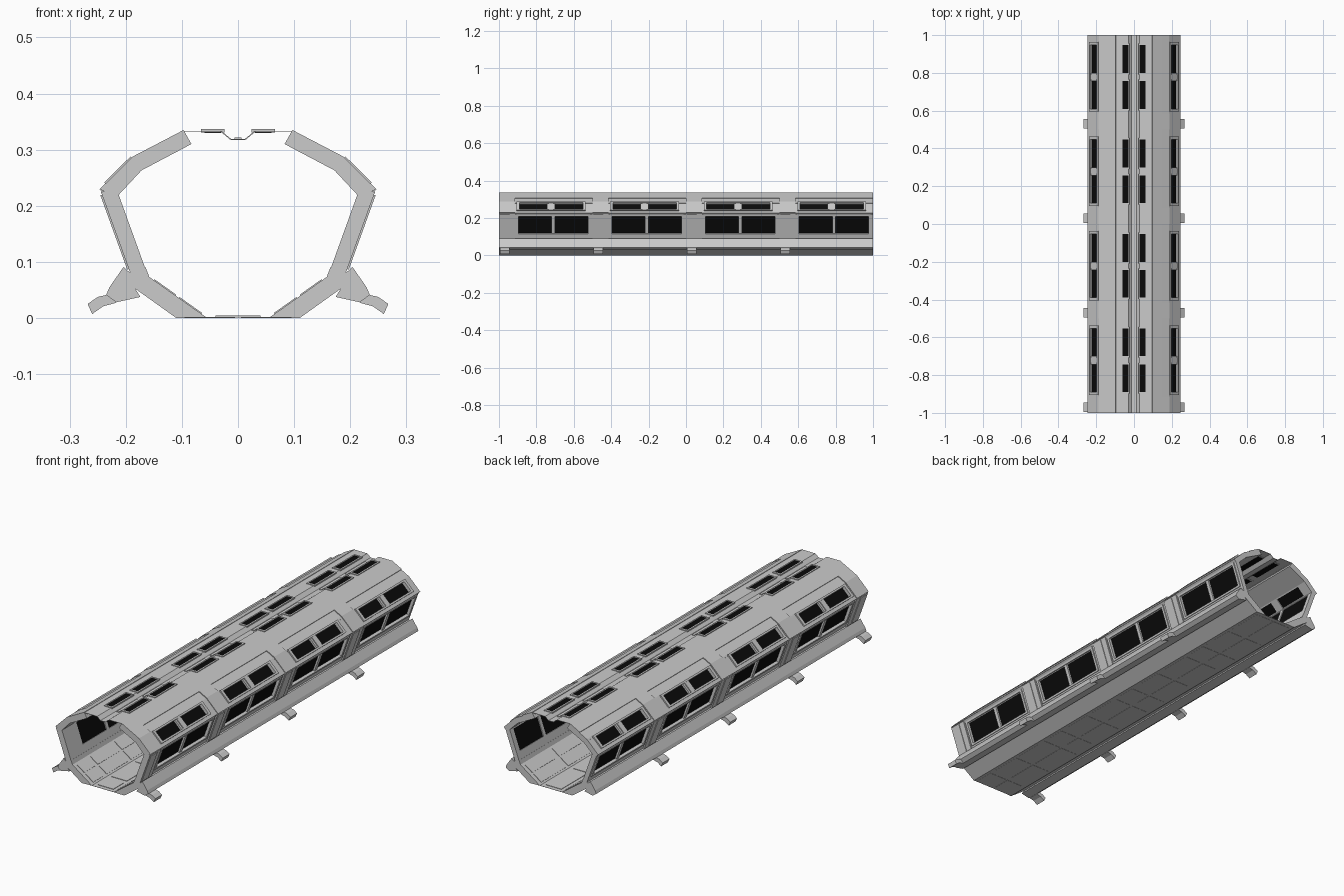
import bpy, bmesh, math

if "Cube" in bpy.data.objects:
    bpy.data.objects.remove(bpy.data.objects["Cube"])

parts = {}

def prism(name, pts, y0, y1, mirror=True):
    """Extrude an (x, z) profile along y, on both sides of the hull."""
    bm = parts.setdefault(name, bmesh.new())
    for s in ((1, -1) if mirror else (1,)):
        a = [bm.verts.new((s * x, y0, z)) for x, z in pts]
        b = [bm.verts.new((s * x, y1, z)) for x, z in pts]
        n = len(pts)
        bm.faces.new(a)
        bm.faces.new(b[::-1])
        for i in range(n):
            j = (i + 1) % n
            bm.faces.new((a[j], a[i], b[i], b[j]))

def rect(name, x0, x1, z0, z1, y0, y1, mirror=True):
    prism(name, [(x0, z0), (x1, z0), (x1, z1), (x0, z1)], y0, y1, mirror)

def bar(name, line, t0, t1, d0, d1, y0, y1):
    """Box on a sloped line: t runs along it, d goes inwards from it."""
    (ax, az), (bx, bz) = line
    ux, uz = bx - ax, bz - az
    k = math.hypot(ux, uz)
    nx, nz = -uz / k, ux / k
    prism(name, [(ax + ux * t + nx * d, az + uz * t + nz * d)
                 for t, d in ((t0, d0), (t1, d0), (t1, d1), (t0, d1))], y0, y1)

def frame(name, line, t0, t1, y0, y1, wt, wy, d0, d1):
    """Rectangular border around an opening."""
    bar(name, line, t0 - wt, t0, d0, d1, y0 - wy, y1 + wy)
    bar(name, line, t1, t1 + wt, d0, d1, y0 - wy, y1 + wy)
    bar(name, line, t0, t1, d0, d1, y0 - wy, y0)
    bar(name, line, t0, t1, d0, d1, y1, y1 + wy)

WALL = ((0.192, 0.080), (0.244, 0.224))
SHOULDER = ((0.247, 0.229), (0.187, 0.288))
ROOF = ((0.187, 0.288), (0.097, 0.335))
BELLY = ((0.158, 0.073), (0.057, 0.0015))

# full-length lower hull and side skirts
prism("lower_hull", [(0.057, 0.0015), (0.11, 0), (0.183, 0.052), (0.192, 0.08),
                     (0.165, 0.091), (0.158, 0.073)], -1, 1)
prism("side_skirt", [(0.204, 0.091), (0.229, 0.055), (0.235, 0.041), (0.217, 0.028),
                     (0.174, 0.0375), (0.183, 0.052), (0.192, 0.08)], -1, 1)

# thin floor
rect("floor", -0.1, 0.1, 0.001, 0.002, -1, 1, False)

# roof sheet with centre channel
prism("roof_sheet", [(0.097, 0.3335), (0.03, 0.3335), (0.012, 0.319), (0, 0.319),
                     (0, 0.317), (0.013, 0.317), (0.031, 0.332), (0.097, 0.332)], -1, 1)

for i in range(4):
    y = -1 + 0.5 * i

    # solid rib at the start of each bay
    prism("rib", [(0.247, 0.229), (0.187, 0.288), (0.097, 0.335), (0.083, 0.31),
                  (0.172, 0.263), (0.213, 0.219)], y, y + 0.085)
    bar("rib", WALL, 0, 1, 0, 0.028, y, y + 0.085)
    bar("rib", WALL, 0.05, 0.97, -0.003, 0, y + 0.005, y + 0.055)

    # skirt bracket
    prism("bracket", [(0.224, 0.05), (0.235, 0.041), (0.25, 0.0375), (0.268, 0.025),
                      (0.26, 0.007), (0.24, 0.021), (0.217, 0.027)], y + 0.005, y + 0.055)

    # recessed roof over the windows, with a raised upper strip
    prism("roof_slab", [(0.1915, 0.279), (0.186, 0.284), (0.097, 0.331), (0.083, 0.31),
                        (0.172, 0.263), (0.176, 0.259)], y + 0.085, y + 0.5)
    bar("roof_strip", ROOF, 0.42, 1, 0, 0.005, y + 0.085, y + 0.5)

    # shoulder windows
    S0, S1 = 0.28, 0.86
    bar("shoulder_frame", SHOULDER, 0, S0, 0.003, 0.028, y + 0.085, y + 0.5)
    bar("shoulder_frame", SHOULDER, S1, 1, 0.004, 0.028, y + 0.085, y + 0.5)
    for a, b in ((0.085, 0.11), (0.257, 0.3), (0.448, 0.5)):
        bar("shoulder_frame", SHOULDER, S0, S1, 0.003, 0.028, y + a, y + b)
    frame("shoulder_trim", SHOULDER, S0, S1, y + 0.11, y + 0.448, 0.1, 0.015, -0.003, 0.004)
    bar("shoulder_trim", SHOULDER, S0, S1, -0.001, 0.004, y + 0.267, y + 0.29)

    # side windows
    W0, W1 = 0.24, 0.89
    bar("wall_frame", WALL, 0, W0, 0.006, 0.028, y + 0.085, y + 0.5)
    bar("wall_frame", WALL, W1, 1, 0.006, 0.028, y + 0.085, y + 0.5)
    for a, b in ((0.085, 0.105), (0.282, 0.3), (0.475, 0.5)):
        bar("wall_frame", WALL, W0, W1, 0.006, 0.028, y + a, y + b)
    frame("wall_trim", WALL, W0, W1, y + 0.105, y + 0.475, 0.06, 0.012, 0.001, 0.007)

    for a, b in ((0.11, 0.257), (0.3, 0.448)):
        bar("window_glass", SHOULDER, S0, S1, 0.012, 0.024, y + a, y + b)
        # skylights beside the channel
        rect("skylight_glass", 0.03, 0.06, 0.33, 0.3355, y + a, y + b)
        rect("skylight_frame", 0.024, 0.03, 0.331, 0.337, y + a - 0.008, y + b + 0.008)
        rect("skylight_frame", 0.06, 0.066, 0.331, 0.337, y + a - 0.008, y + b + 0.008)
        for e in (a - 0.008, b):
            rect("skylight_frame", 0.03, 0.06, 0.331, 0.337, y + e, y + e + 0.008)
        # channel cover
        rect("channel_cover", -0.006, 0.006, 0.318, 0.322, y + a, y + b, False)
    for a, b in ((0.105, 0.282), (0.3, 0.475)):
        bar("window_glass", WALL, W0, W1, 0.014, 0.024, y + a, y + b)

    # shallow floor and belly plates
    for a, b in ((0.02, 0.1), (0.12, 0.28), (0.3, 0.48)):
        rect("floor_plate", -0.04, 0.04, 0.002, 0.004, y + a, y + b, False)
        rect("belly_plate", 0.005, 0.095, 0, 0.001, y + a, y + b)
        bar("inner_plate", BELLY, 0.08, 0.46, -0.002, 0.001, y + a, y + b)
        bar("inner_plate", BELLY, 0.52, 0.92, -0.002, 0.001, y + a, y + b)

# dark glass
glass = bpy.data.materials.new("dark_glass")
glass.diffuse_color = (0.003, 0.003, 0.003, 1)
glass.use_nodes = True
glass.node_tree.nodes["Principled BSDF"].inputs["Base Color"].default_value = glass.diffuse_color

for name, bm in parts.items():
    bmesh.ops.recalc_face_normals(bm, faces=bm.faces)
    me = bpy.data.meshes.new(name)
    bm.to_mesh(me)
    bm.free()
    ob = bpy.data.objects.new(name, me)
    bpy.context.collection.objects.link(ob)
    if name.endswith("glass"):
        me.materials.append(glass)
